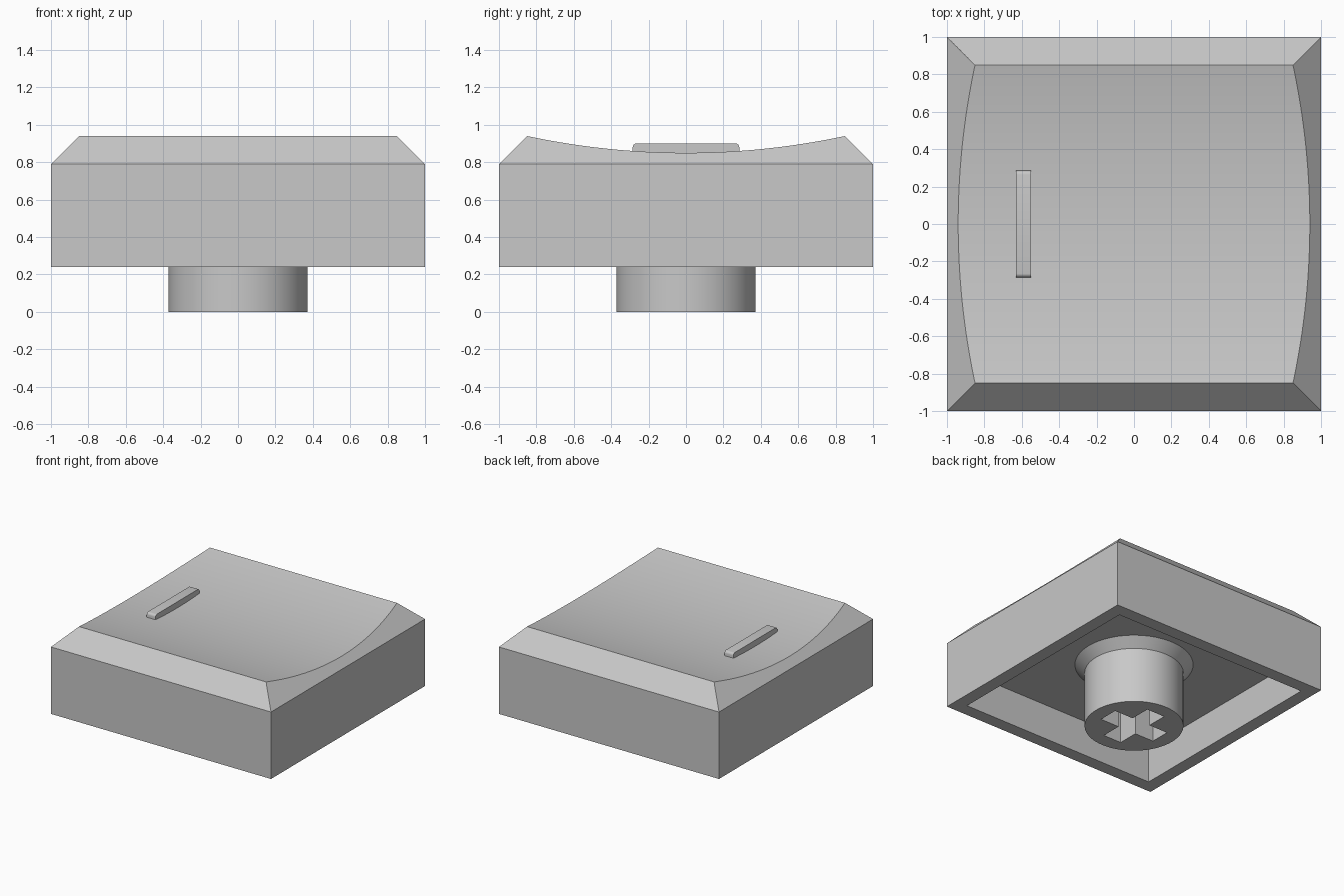
import bpy, bmesh, math
from mathutils import Matrix, Vector

cube = bpy.data.objects.get("Cube")
if cube:
    bpy.data.objects.remove(cube, do_unlink=True)

grey = bpy.data.materials.new("light grey plastic")
grey.use_nodes = True
grey.diffuse_color = (0.58, 0.58, 0.58, 1)
grey.node_tree.nodes["Principled BSDF"].inputs["Base Color"].default_value = grey.diffuse_color


def add_object(name, bm):
    bmesh.ops.recalc_face_normals(bm, faces=bm.faces)
    mesh = bpy.data.meshes.new(name)
    bm.to_mesh(mesh)
    bm.free()
    mesh.materials.append(grey)
    obj = bpy.data.objects.new(name, mesh)
    bpy.context.collection.objects.link(obj)
    return obj


def activate(obj):
    bpy.ops.object.select_all(action='DESELECT')
    obj.select_set(True)
    bpy.context.view_layer.objects.active = obj


def loft(name, profile, sides, phase=0.0):
    """Stack of regular polygon rings (radius, height), capped at both ends."""
    bm = bmesh.new()
    rings = []
    for r, z in profile:
        angles = [phase + math.tau * i / sides for i in range(sides)]
        rings.append([bm.verts.new((r * math.cos(a), r * math.sin(a), z)) for a in angles])
    for low, high in zip(rings, rings[1:]):
        for i in range(sides):
            j = (i + 1) % sides
            bm.faces.new((low[i], low[j], high[j], high[i]))
    bm.faces.new(rings[0])
    bm.faces.new(rings[-1])
    return add_object(name, bm)


def box(name, size, centre):
    bm = bmesh.new()
    bmesh.ops.create_cube(bm, size=1, matrix=Matrix.Translation(centre) @ Matrix.Diagonal((*size, 1)))
    return add_object(name, bm)


def cut(obj, cutter):
    activate(obj)
    mod = obj.modifiers.new("cut", 'BOOLEAN')
    mod.operation = 'DIFFERENCE'
    mod.solver = 'EXACT'
    mod.object = cutter
    bpy.ops.object.modifier_apply(modifier=mod.name)
    bpy.data.objects.remove(cutter, do_unlink=True)


def smooth(obj, degrees):
    activate(obj)
    bpy.ops.object.shade_smooth_by_angle(angle=math.radians(degrees))


# Hollow square cap: cavity, rim, outer wall, 45 degree chamfer
half_widths = [(0.893, 0.533), (0.893, 0.24), (1, 0.24), (1, 0.79), (0.79, 1)]
cap = loft("cap_shell", [(h * math.sqrt(2), z) for h, z in half_widths], 4, math.pi / 4)

# Dished top scooped out by a large cylinder lying along x
scoop_r = 4.06
bm = bmesh.new()
bmesh.ops.create_cone(bm, cap_ends=True, segments=480, radius1=scoop_r, radius2=scoop_r, depth=3,
                      matrix=Matrix.Translation((0, 0, 0.85 + scoop_r)) @ Matrix.Rotation(math.pi / 2, 4, 'Y'))
cut(cap, add_object("scoop_cutter", bm))
smooth(cap, 8)

# Round mounting stem with a flared root and a cross-shaped socket
stem = loft("mounting_stem", [(0.372, 0), (0.372, 0.46), (0.445, 0.533), (0.445, 0.56)], 96)
for size in ((0.51, 0.165, 1), (0.165, 0.51, 1)):
    cut(stem, box("socket_cutter", size, (0, 0, 0)))
smooth(stem, 30)

# Raised finger bar with rounded upper ends
bar = box("finger_bar", (0.08, 0.57, 0.06), (-0.59, 0, 0.87))
bm = bmesh.new()
bm.from_mesh(bar.data)
ends = [e for e in bm.edges if all(v.co.z > 0.87 for v in e.verts)
        and abs((e.verts[0].co - e.verts[1].co).normalized().dot(Vector((1, 0, 0)))) > 0.9]
bmesh.ops.bevel(bm, geom=ends, offset=0.02, segments=4, profile=0.5, affect='EDGES')
bm.to_mesh(bar.data)
bm.free()
smooth(bar, 30)
